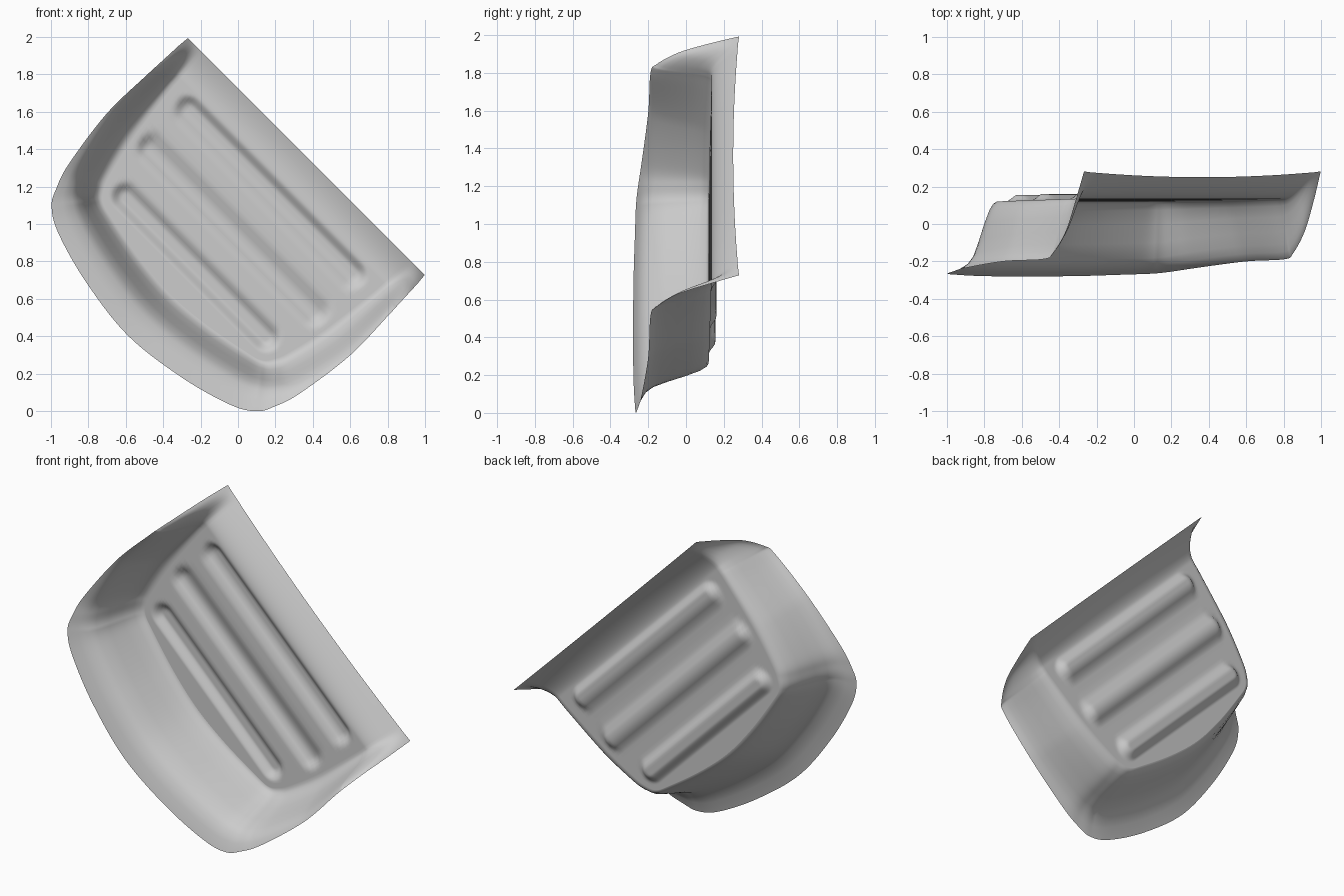
import bpy, bmesh, math
from mathutils import Vector

if "Cube" in bpy.data.objects:
    bpy.data.objects.remove(bpy.data.objects["Cube"])

# Half outline stations in tray coordinates (s across, t from straight lip to front):
# rim s, rim t, rim y, floor s, floor t
STATIONS = [
    (.894, 0, .28, .80, 0), (.90, .06, .12, .795, .06),
    (.903, .13, -.04, .79, .12), (.907, .22, -.155, .785, .2),
    (.91, .29, -.188, .78, .27), (.916, .59, -.20, .74, .58),
    (.87, .92, -.235, .69, .80), (.824, 1.064, -.255, .66, .88),
    (.774, 1.15, -.265, .61, .94), (.65, 1.225, -.27, .5, .97),
    (.364, 1.305, -.278, .25, 1.015), (0, 1.35, -.28, 0, 1.035)]
# Wall profiles: (outward fraction, height fraction) from floor to rim
SIDE = [(0, 0), (.12, .03), (.27, .12), (.42, .3), (.57, .55), (.7, .75), (.8, .88), (.9, .96), (1, 1)]
FRONT = [(0, 0), (.06, .03), (.13, .12), (.23, .32), (.34, .57), (.45, .78), (.57, .88), (.77, .95), (1, 1)]
# Ribs: t position, half length
RIBS = [(.27, .62), (.555, .62), (.835, .53)]
RIB_R, RIB_DEPTH = .085, .034
SUB, COLS = 10, 90


def catmull(a, b, c, d, u):
    return [0.5 * (2*q + (r-p)*u + (2*p-5*q+4*r-w)*u*u + (3*q-p-3*r+w)*u**3)
            for p, q, r, w in zip(a, b, c, d)]


def floor_y(s, t):
    y = .138 - .02 * t
    if t < .18:
        edge = .25 + .03 * (s / .9) ** 2
        y += (edge - .138) * (1 - t / .18) ** 1.7
    for rt, half in RIBS:
        d = math.hypot(max(abs(s) - half, 0), t - rt)
        if d < RIB_R:
            k = min(1, 1.35 * (1 - d / RIB_R))
            y += RIB_DEPTH * k * k * (3 - 2 * k)
    return y


def world(s, t, y):
    r = math.sqrt(.5)
    return Vector((.365 + r * (s - t), y, 1.365 - r * (s + t)))


# Smooth the half outline
first, second = STATIONS[0], STATIONS[1]
before = tuple(2 * a - b for a, b in zip(first, second))
m = STATIONS[-2]
after = (-m[0], m[1], m[2], -m[3], m[4])
ctrl = [before] + STATIONS + [after]
path = [catmull(*ctrl[i:i + 4], k / SUB)
        for i in range(len(STATIONS) - 1) for k in range(SUB)] + [list(STATIONS[-1])]

# Each row runs rim, wall, floor, mirrored wall, rim
rows = []
for i, (rs, rt, ry, fs, ft) in enumerate(path):
    blend = min(1, max(0, (i / SUB - 5) / 3))
    fy = floor_y(fs, ft)
    wall = []
    for a, b in zip(SIDE, FRONT):
        h = a[0] + (b[0] - a[0]) * blend
        v = a[1] + (b[1] - a[1]) * blend
        wall.append((fs + (rs - fs) * h, ft + (rt - ft) * h, fy + (ry - fy) * v))
    left = [(-s, t, y) for s, t, y in reversed(wall)]
    inner = []
    for k in range(1, COLS):
        s = fs * (2 * k / COLS - 1)
        inner.append((s, ft, floor_y(s, ft)))
    rows.append(left + inner + wall)

# Build the pressed sheet
bm = bmesh.new()
grid = [[bm.verts.new(world(*p)) for p in row] for row in rows]
for a, b in zip(grid, grid[1:]):
    for j in range(len(a) - 1):
        bm.faces.new((a[j], b[j], b[j + 1], a[j + 1]))
bmesh.ops.remove_doubles(bm, verts=bm.verts, dist=.0005)
low = min(v.co.z for v in bm.verts)
for v in bm.verts:
    v.co.z -= low
for f in bm.faces:
    f.smooth = True
mesh = bpy.data.meshes.new("ribbed_tray")
bm.to_mesh(mesh)
bm.free()
tray = bpy.data.objects.new("ribbed_tray", mesh)
bpy.context.collection.objects.link(tray)
